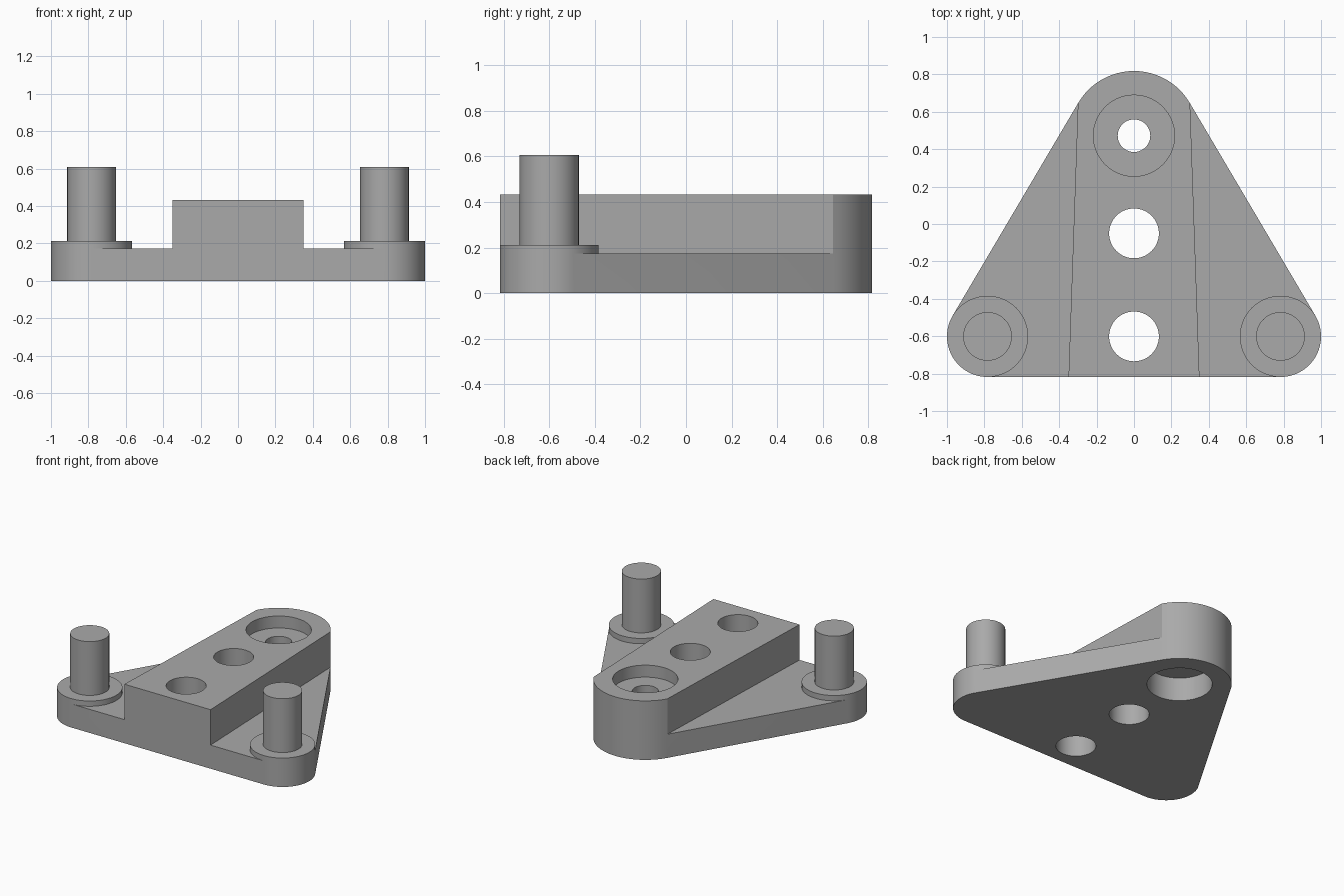
import bpy, bmesh, math
from mathutils import Vector
from mathutils.geometry import convex_hull_2d

cube = bpy.data.objects.get("Cube")
if cube:
    bpy.data.objects.remove(cube, do_unlink=True)

# Main dimensions
PLATE_TOP, BOSS_TOP, BAR_TOP, PIN_TOP = 0.173, 0.212, 0.433, 0.607
FRONT = -0.818
CORNER_X, CORNER_Y, CORNER_R = 0.783, -0.601, 0.217
BACK_Y, BACK_R = 0.472, 0.346
SEGMENTS = 72

grey = bpy.data.materials.new("plain grey")
grey.use_nodes = True
colour = (0.4, 0.4, 0.4, 1)
grey.diffuse_color = colour
grey.node_tree.nodes["Principled BSDF"].inputs["Base Color"].default_value = colour


def circle(x, y, r, start=0, end=360):
    step = 360 // SEGMENTS
    return [Vector((x + r * math.cos(math.radians(a)), y + r * math.sin(math.radians(a))))
            for a in range(start, end, step)]


def prism(name, outline, low, high):
    bm = bmesh.new()
    face = bm.faces.new([bm.verts.new((p.x, p.y, low)) for p in outline])
    side = bmesh.ops.extrude_face_region(bm, geom=[face])["geom"]
    bmesh.ops.translate(bm, vec=(0, 0, high - low),
                        verts=[v for v in side if isinstance(v, bmesh.types.BMVert)])
    bmesh.ops.recalc_face_normals(bm, faces=bm.faces)
    mesh = bpy.data.meshes.new(name)
    bm.to_mesh(mesh)
    bm.free()
    mesh.materials.append(grey)
    obj = bpy.data.objects.new(name, mesh)
    bpy.context.collection.objects.link(obj)
    return obj


def select(obj):
    bpy.ops.object.select_all(action="DESELECT")
    obj.select_set(True)
    bpy.context.view_layer.objects.active = obj


def combine(target, other, operation):
    select(target)
    mod = target.modifiers.new(operation.title(), "BOOLEAN")
    mod.operation, mod.solver, mod.object = operation, "EXACT", other
    bpy.ops.object.modifier_apply(modifier=mod.name)
    bpy.data.objects.remove(other, do_unlink=True)


def smooth(obj):
    select(obj)
    bpy.ops.object.shade_smooth_by_angle(angle=math.radians(25))


# Rounded triangular plate wrapped around three corner circles
corners = (circle(CORNER_X, CORNER_Y, CORNER_R) + circle(-CORNER_X, CORNER_Y, CORNER_R)
           + circle(0, BACK_Y, BACK_R))
body = prism("base_plate", [corners[i] for i in convex_hull_2d(corners)], 0, PLATE_TOP)

# Raised tapering bar with a rounded back end
bar_outline = [Vector((-0.35, FRONT)), Vector((0.35, FRONT))] + circle(0, BACK_Y, BACK_R, 30, 151)
combine(body, prism("raised_bar", bar_outline, 0, BAR_TOP), "UNION")

# Round bosses on the front corners, each with a pin
for side, x in (("left", CORNER_X), ("right", -CORNER_X)):
    combine(body, prism("boss", circle(x, CORNER_Y, CORNER_R), 0, BOSS_TOP), "UNION")
    smooth(prism(side + "_pin", circle(x, CORNER_Y, 0.13), PLATE_TOP, PIN_TOP))

# Through holes, and a back hole counterbored from above and below
for y, r, low, high in ((-0.601, 0.133, -0.1, 0.6), (-0.05, 0.133, -0.1, 0.6),
                        (BACK_Y, 0.087, -0.1, 0.6), (BACK_Y, 0.217, 0.345, 0.6),
                        (BACK_Y, 0.217, -0.1, PLATE_TOP)):
    combine(body, prism("hole_cutter", circle(0, y, r), low, high), "DIFFERENCE")
smooth(body)
